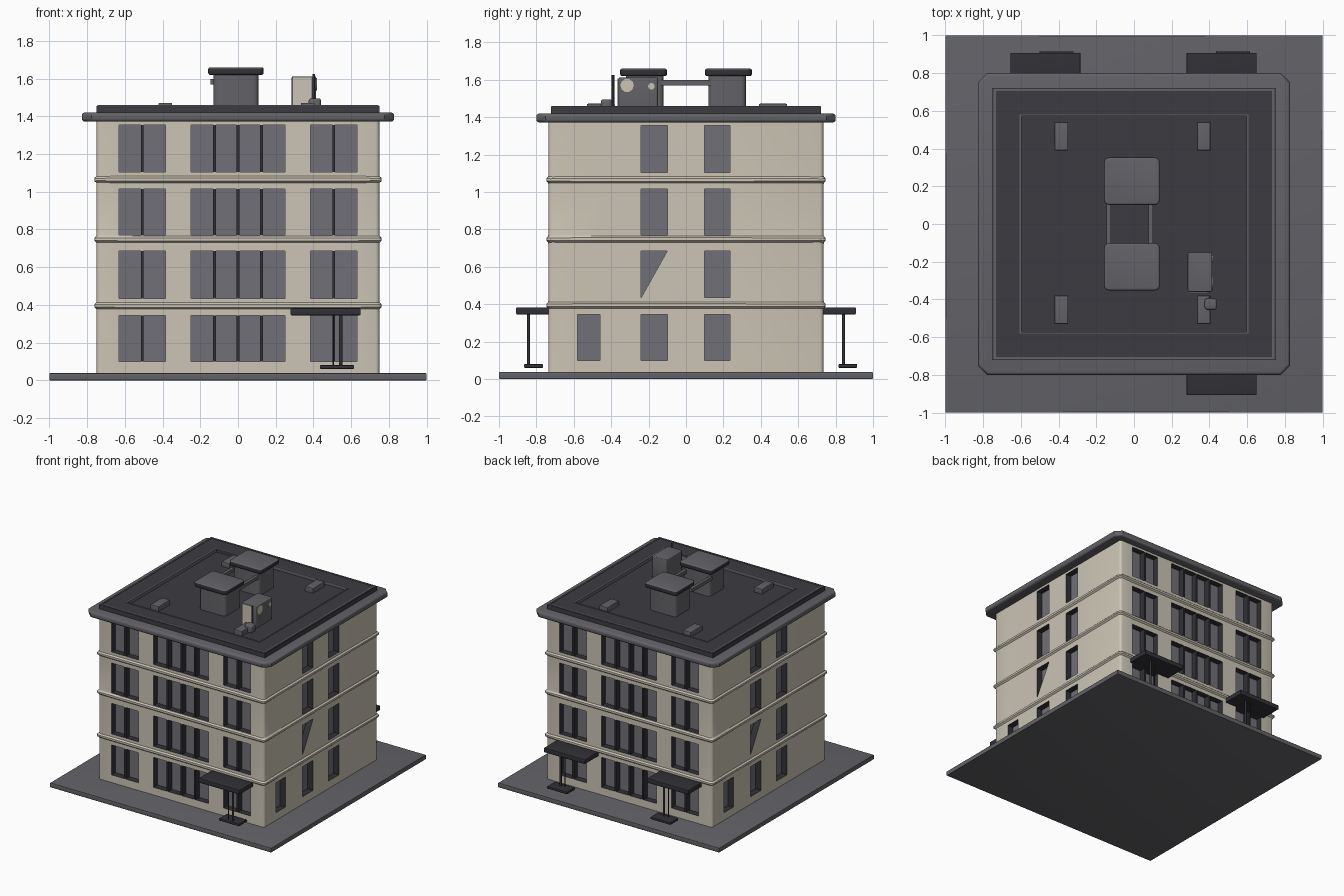
import bpy, bmesh, math
from mathutils import Matrix, Vector

if "Cube" in bpy.data.objects:
    bpy.data.objects.remove(bpy.data.objects["Cube"], do_unlink=True)


def material(name, r, g, b):
    m = bpy.data.materials.new(name)
    m.use_nodes = True
    m.diffuse_color = (r, g, b, 1)
    bsdf = next(n for n in m.node_tree.nodes if n.type == 'BSDF_PRINCIPLED')
    bsdf.inputs["Base Color"].default_value = (r, g, b, 1)
    return m


PLASTER = material("cream plaster", 0.60, 0.555, 0.46)
STONE = material("mid grey", 0.125, 0.122, 0.135)
ROOF = material("dark roof", 0.046, 0.044, 0.052)
GLASS = material("grey glass", 0.16, 0.16, 0.185)
TRIM = material("dark trim", 0.032, 0.03, 0.036)


def finish(name, bm, mats):
    bmesh.ops.recalc_face_normals(bm, faces=bm.faces)
    mesh = bpy.data.meshes.new(name)
    bm.to_mesh(mesh)
    bm.free()
    for m in mats:
        mesh.materials.append(m)
    ob = bpy.data.objects.new(name, mesh)
    bpy.context.collection.objects.link(ob)
    bpy.ops.object.select_all(action='DESELECT')
    ob.select_set(True)
    bpy.context.view_layer.objects.active = ob
    bpy.ops.object.shade_smooth_by_angle(angle=math.radians(40))
    return ob


def add_box(bm, x, y, z):
    size = Vector((x[1] - x[0], y[1] - y[0], z[1] - z[0]))
    mid = Vector((x[0] + x[1], y[0] + y[1], z[0] + z[1])) / 2
    return bmesh.ops.create_cube(bm, matrix=Matrix.Translation(mid) @ Matrix.Diagonal(size).to_4x4())


def box(name, x, y, z, mat, corner=0, edge=0, corner_steps=3, side_mat=None):
    """Box with optional rounded upright corners, softened rims and other-coloured sides."""
    bm = bmesh.new()
    add_box(bm, x, y, z)

    def upright(e):
        return abs(e.verts[0].co.z - e.verts[1].co.z) > 1e-5

    if corner:
        bmesh.ops.bevel(bm, geom=[e for e in bm.edges if upright(e)], offset=corner,
                        segments=corner_steps, affect='EDGES', profile=0.5)
    if edge:
        bmesh.ops.bevel(bm, geom=[e for e in bm.edges if not upright(e) and e.calc_face_angle(0) > 1],
                        offset=edge, segments=3, affect='EDGES', profile=0.5)
    bm.normal_update()
    if side_mat:
        for f in bm.faces:
            f.material_index = 0 if f.normal.z > 0.6 else 1
    return finish(name, bm, [mat, side_mat] if side_mat else [mat])


def frame(name, hx, hy, width, z, mat):
    """Rectangular ring."""
    bm = bmesh.new()
    for s in (-1, 1):
        add_box(bm, (-hx, hx), sorted((s * hy, s * (hy - width))), z)
        add_box(bm, sorted((s * hx, s * (hx - width))), (width - hy, hy - width), z)
    return finish(name, bm, [mat])


def rod(name, x, y, z0, z1, radius, mat):
    bm = bmesh.new()
    bmesh.ops.create_cone(bm, cap_ends=True, segments=10, radius1=radius, radius2=radius,
                          depth=z1 - z0, matrix=Matrix.Translation((x, y, (z0 + z1) / 2)))
    return finish(name, bm, [mat])


# Walls: gridded facades with recessed windows and swelling floor bands
HX, HY, RECESS = 0.75, 0.735, 0.05
FLOORS = [(0.10, 0.345), (0.435, 0.685), (0.77, 1.015), (1.105, 1.355)]
BANDS = [0.395, 0.748, 1.065]
ZS = sorted([0.03, 1.385] + [z for f in FLOORS for z in f]
            + [b + d for b in BANDS for d in (-0.018, -0.008, 0.008, 0.018)])


def bulge(z):
    return 0.012 if any(abs(z - b) < 0.01 for b in BANDS) else 0


def facade(bm, half, depth, angle, panes, fins, broken=None):
    """Panes are (start, end, floors); fins are dark mullions between panes."""
    rot = Matrix.Rotation(angle, 3, 'Z')
    us = sorted({-half, half} | {u for p in panes for u in p[:2]})

    def point(u, z, inset=0):
        b = bulge(z)
        if abs(u) == half:
            u += math.copysign(b, u)
        return bm.verts.new(rot @ Vector((u, inset - depth - b, z)))

    def face(mat, *pts):
        bm.faces.new([point(*p) for p in pts]).material_index = mat

    for u0, u1 in zip(us, us[1:]):
        for z0, z1 in zip(ZS, ZS[1:]):
            floor = FLOORS.index((z0, z1)) if (z0, z1) in FLOORS else -1
            corners = [(u0, z0), (u1, z0), (u1, z1), (u0, z1)]
            if floor >= 0 and any((u0, u1) == p[:2] and floor in p[2] for p in panes):
                if broken == (u0, floor):
                    face(0, *corners[:3])
                    corners = [corners[0], corners[2], corners[3]]
                face(1, *[(u, z, RECESS) for u, z in corners])
                for a, b in zip(corners, corners[1:] + corners[:1]):
                    face(2, a, b, (*b, RECESS), (*a, RECESS))
            else:
                is_fin = floor >= 0 and any(abs((u0 + u1) / 2 - f) < 0.01 for f in fins)
                face(2 if is_fin else 0, *corners)


ALL = range(4)
MULLION = 0.007
groups = [(-0.63, -0.385, 2), (-0.25, 0.25, 4), (0.385, 0.63, 2)]
long_panes, long_fins = [], []
for start, end, count in groups:
    step = (end - start) / count
    for i in range(count):
        a, b = start + i * step, start + (i + 1) * step
        long_panes.append((a + MULLION * (i > 0), b - MULLION * (i < count - 1), ALL))
        if i:
            long_fins.append(a)
side_panes = [(-0.58, -0.46, [0]), (-0.24, -0.10, ALL), (0.10, 0.235, ALL)]

bm = bmesh.new()
for turn in (0, math.pi):
    facade(bm, HX, HY, turn, long_panes, long_fins)
    facade(bm, HY, HX, turn + math.pi / 2, side_panes, [], broken=(-0.24, 1))
bmesh.ops.remove_doubles(bm, verts=bm.verts, dist=0.0005)
corner_edges = [e for e in bm.edges if all(abs(v.co.x) > HX - 0.002 and abs(v.co.y) > HY - 0.002
                                           for v in e.verts)]
bmesh.ops.bevel(bm, geom=corner_edges, offset=0.02, segments=3, affect='EDGES', profile=0.5)
finish("walls", bm, [PLASTER, GLASS, TRIM])

# Ground slab and roof layers
box("ground_slab", (-1, 1), (-1, 1), (0, 0.038), STONE, edge=0.005)
box("eave_slab", (-0.828, 0.828), (-0.8, 0.8), (1.372, 1.42), STONE, corner=0.05, edge=0.016, corner_steps=1)
box("roof_deck", (-0.7, 0.7), (-0.68, 0.68), (1.40, 1.432), ROOF)
frame("roof_border", 0.75, 0.722, 0.15, (1.41, 1.456), ROOF)
frame("outer_roof_rim", 0.745, 0.718, 0.012, (1.45, 1.46), STONE)
frame("inner_roof_rim", 0.606, 0.582, 0.01, (1.43, 1.459), STONE)

# Twin stair towers with caps and linking rails
for side, s in (("front", -1), ("back", 1)):
    box(side + "_tower", (-0.13, 0.108), sorted((s * 0.12, s * 0.32)), (1.42, 1.63), STONE, corner=0.025)
    box(side + "_tower_cap", (-0.158, 0.136), sorted((s * 0.102, s * 0.352)), (1.62, 1.66),
        STONE, corner=0.025, edge=0.01, side_mat=TRIM)
for side, x in (("right", -0.135), ("left", 0.09)):
    box(side + "_link_rail", (x - 0.012, x + 0.012), (-0.13, 0.13), (1.57, 1.598), STONE)

# Rooftop machine with pale front, pale patches, pipe and valve
box("roof_machine", (0.285, 0.415), (-0.36, -0.15), (1.42, 1.612), STONE, corner=0.012, edge=0.006)
box("machine_front_panel", (0.292, 0.39), (-0.365, -0.357), (1.43, 1.606), PLASTER)
for i, (y, z, r) in enumerate([(-0.315, 1.57, 0.036), (-0.185, 1.565, 0.018)]):
    patch = rod("machine_patch_%d" % (i + 1), 0, 0, -0.003, 0.003, r, PLASTER)
    patch.rotation_euler.y = math.pi / 2
    patch.location = (0.416, y, z)
rod("machine_pipe", 0.402, -0.39, 1.43, 1.625, 0.007, TRIM)
box("machine_valve", (0.375, 0.44), (-0.455, -0.395), (1.43, 1.495), STONE, corner=0.015, edge=0.012)

# Four small roof vents
for x in (-0.385, 0.37):
    for y in (-0.455, 0.465):
        box("roof_vent", (x - 0.036, x + 0.036), (y - 0.075, y + 0.075), (1.42, 1.472), STONE, edge=0.006)

# Entrance canopies, each with posts and a footing
for name, s, x in (("front", -1, 0.465), ("back_left", 1, 0.465), ("back_right", 1, -0.47)):
    near = 0.765 if s < 0 else 0.815
    box(name + "_canopy", (x - 0.186, x + 0.186), sorted((s * 0.73, s * 0.908)), (0.345, 0.383),
        TRIM, edge=0.006)
    box(name + "_canopy_footing", (x - 0.03, x + 0.15), sorted((s * near, s * (near + 0.1))),
        (0.06, 0.08), TRIM, edge=0.004)
    rod(name + "_canopy_post", x + 0.08, s * 0.842, 0.07, 0.35, 0.009, TRIM)
    rod(name + "_canopy_thin_post", x + 0.04, s * 0.842, 0.07, 0.35, 0.004, TRIM)
